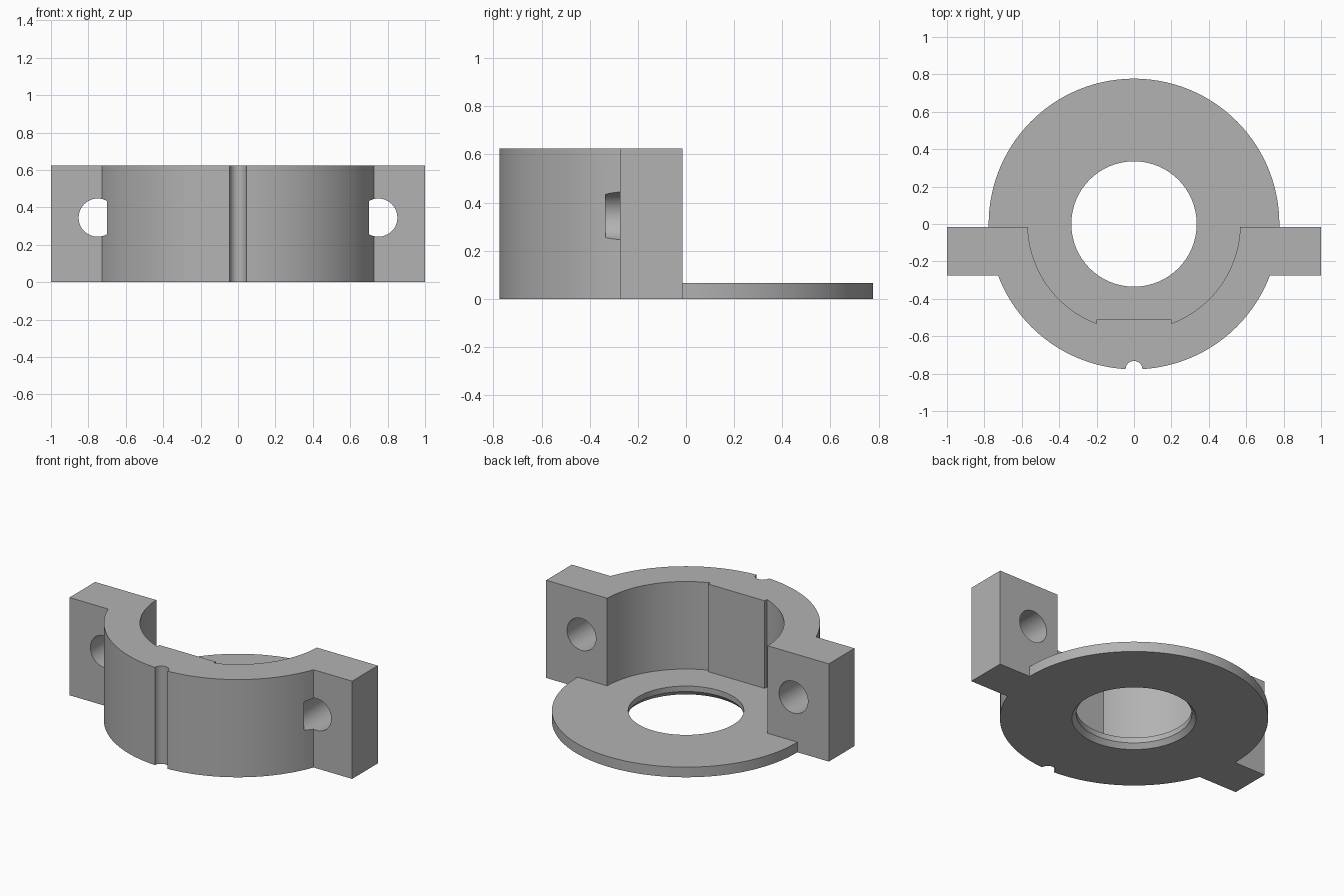
import bpy, bmesh
from math import pi, sin, cos, asin, acos, radians

if "Cube" in bpy.data.objects:
    bpy.data.objects.remove(bpy.data.objects["Cube"])

R, INNER, BORE = 0.777, 0.568, 0.335      # outer, saddle and floor-hole radii
HEIGHT, FLOOR = 0.625, 0.065
EAR_BACK, EAR_FRONT = -0.015, -0.275
NOTCH = 0.045


def arc(r, a, b, n, cx=0.0, cy=0.0):
    return [(cx + r * cos(a + (b - a) * i / n), cy + r * sin(a + (b - a) * i / n))
            for i in range(n + 1)]


def add_object(name, bm):
    bmesh.ops.recalc_face_normals(bm, faces=bm.faces)
    mesh = bpy.data.meshes.new(name)
    bm.to_mesh(mesh)
    bm.free()
    ob = bpy.data.objects.new(name, mesh)
    bpy.context.collection.objects.link(ob)
    return ob


def prism(name, pts, z0, z1):
    bm = bmesh.new()
    face = bm.faces.new([bm.verts.new((x, y, z0)) for x, y in pts])
    res = bmesh.ops.extrude_face_region(bm, geom=[face])
    verts = [v for v in res["geom"] if isinstance(v, bmesh.types.BMVert)]
    bmesh.ops.translate(bm, verts=verts, vec=(0, 0, z1 - z0))
    return add_object(name, bm)


def loft(name, sections, n):
    # closed solid through rings of points
    bm = bmesh.new()
    rings = [[bm.verts.new(p) for p in s] for s in sections]
    for a, b in zip(rings, rings[1:]):
        for i in range(n):
            j = (i + 1) % n
            bm.faces.new((a[i], a[j], b[j], b[i]))
    bm.faces.new(rings[0])
    bm.faces.new(rings[-1])
    return add_object(name, bm)


def cut(target, cutter):
    mod = target.modifiers.new("cut", "BOOLEAN")
    mod.operation, mod.solver, mod.object = "DIFFERENCE", "EXACT", cutter
    bpy.context.view_layer.objects.active = target
    bpy.ops.object.modifier_apply(modifier=mod.name)
    bpy.data.objects.remove(cutter, do_unlink=True)


# Full outline: round back, two ears, round front with a half-round notch
a_back = asin(EAR_BACK / R)
a_ear = asin(EAR_FRONT / R)
a_notch = -pi / 2 + 2 * asin(NOTCH / (2 * R))
right = [(1, EAR_BACK), (1, EAR_FRONT)] + arc(R, a_ear, a_notch, 40)
left = [(-x, y) for x, y in reversed(right)]
notch_tilt = asin(NOTCH / (2 * R))
notch = arc(NOTCH, notch_tilt, pi - notch_tilt, 16, 0, -R)[1:-1]
outline = arc(R, pi - a_back, a_back, 96) + right + notch + left
body = prism("saddle_bracket", outline, 0, HEIGHT)

# Pocket above the floor: half-round saddle with a flat pad, open at the back
a_in = asin(EAR_BACK / INNER)
a_pad = -acos(0.2 / INNER)
pocket_r = arc(INNER, a_in, a_pad, 32) + [(0.2, -0.51)]
pocket = ([(-1.3, EAR_BACK), (-1.3, 1.3), (1.3, 1.3), (1.3, EAR_BACK)] + pocket_r
          + [(-x, y) for x, y in reversed(pocket_r)])
cut(body, prism("pocket_cutter", pocket, FLOOR, HEIGHT + 0.2))

# Floor hole, chamfered on the underside
N = 96
bore = [[(r * cos(2 * pi * i / N), r * sin(2 * pi * i / N), z) for i in range(N)]
        for r, z in ((0.385, -0.03), (BORE, 0.03), (BORE, 0.2))]
cut(body, loft("bore_cutter", bore, N))

# Bolt holes through the ears, stopping just inside the curved wall
M = 48
for side in (-1, 1):
    hole = [[(side * 0.75 + 0.102 * cos(2 * pi * i / M), y,
              0.345 + 0.102 * sin(2 * pi * i / M)) for i in range(M)]
            for y in (0.1, -0.335)]
    cut(body, loft("bolt_cutter", hole, M))

# Single grey colour, smooth curves with crisp edges
grey = bpy.data.materials.new("plain grey")
grey.diffuse_color = (0.45, 0.45, 0.45, 1)
grey.use_nodes = True
grey.node_tree.nodes["Principled BSDF"].inputs["Base Color"].default_value = grey.diffuse_color
body.data.materials.clear()
body.data.materials.append(grey)
for poly in body.data.polygons:
    poly.material_index = 0
bpy.ops.object.select_all(action="DESELECT")
body.select_set(True)
bpy.context.view_layer.objects.active = body
bpy.ops.object.shade_smooth_by_angle(angle=radians(30))
